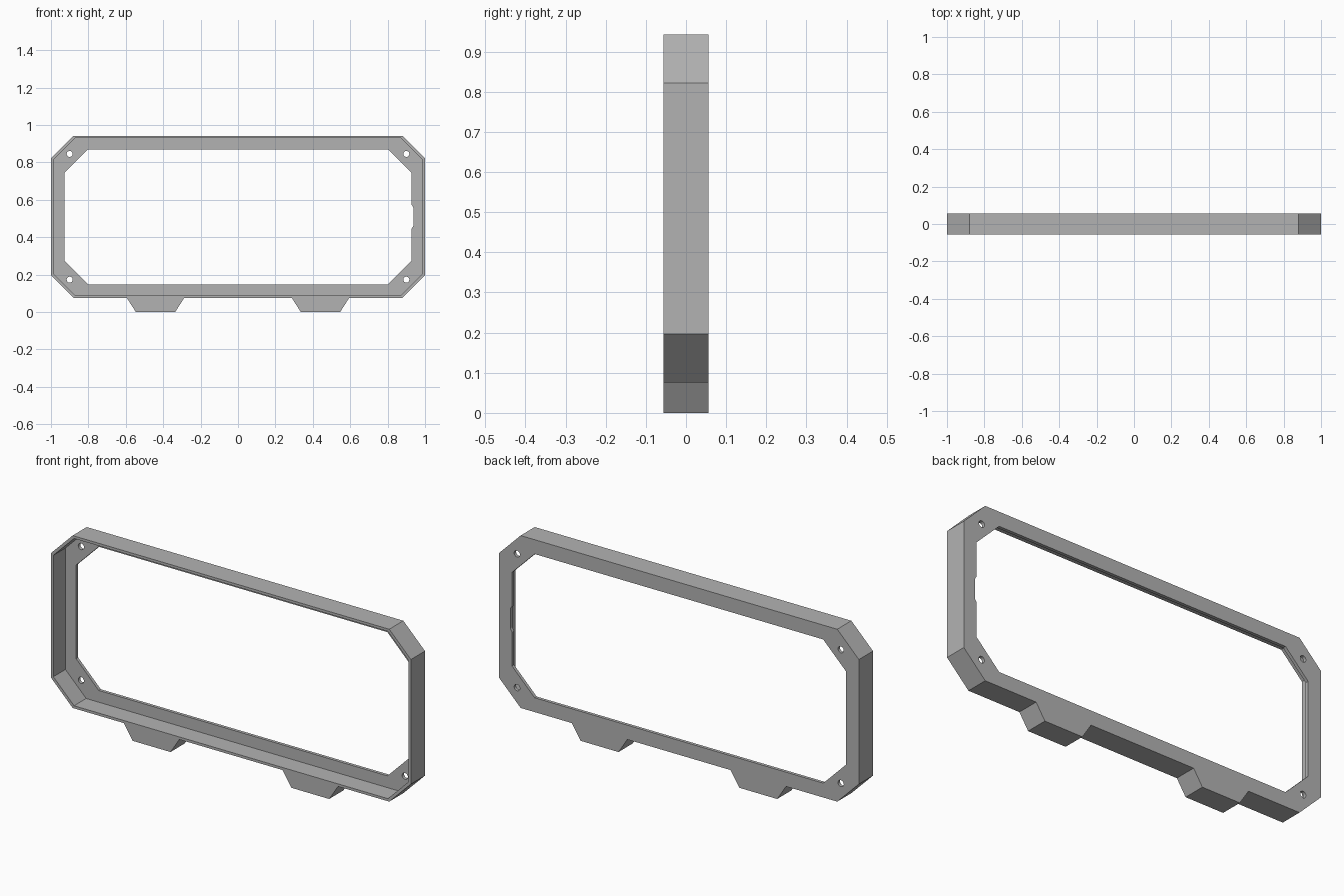
import bpy
import bmesh
import math

if "Cube" in bpy.data.objects:
    bpy.data.objects.remove(bpy.data.objects["Cube"], do_unlink=True)

HALF_DEPTH = 0.056
PLATE = 0.016            # thickness of the back flange
MID_Z = 0.509            # height of the frame's centre


def material(name, rgb):
    mat = bpy.data.materials.new(name)
    mat.use_nodes = True
    mat.diffuse_color = (*rgb, 1)
    mat.node_tree.nodes["Principled BSDF"].inputs["Base Color"].default_value = (*rgb, 1)
    return mat


def octagon(hx, hz, cut):
    """Chamfered rectangle, anticlockwise from the bottom left."""
    x, z = hx - cut, hz - cut
    pts = [(-x, -hz), (x, -hz), (hx, -z), (hx, z),
           (x, hz), (-x, hz), (-hx, z), (-hx, -z)]
    return [(px, pz + MID_Z) for px, pz in pts]


def prism(name, outline, y0, y1):
    """Extrude an (x, z) outline from y0 to y1."""
    bm = bmesh.new()
    face = bm.faces.new([bm.verts.new((x, y0, z)) for x, z in outline])
    new = bmesh.ops.extrude_face_region(bm, geom=[face])["geom"]
    moved = [v for v in new if isinstance(v, bmesh.types.BMVert)]
    bmesh.ops.translate(bm, verts=moved, vec=(0, y1 - y0, 0))
    bmesh.ops.recalc_face_normals(bm, faces=bm.faces)
    mesh = bpy.data.meshes.new(name)
    bm.to_mesh(mesh)
    bm.free()
    obj = bpy.data.objects.new(name, mesh)
    bpy.context.collection.objects.link(obj)
    return obj


def subtract(target, cutter):
    cutter.hide_render = True
    mod = target.modifiers.new("cut", "BOOLEAN")
    mod.operation = "DIFFERENCE"
    mod.solver = "EXACT"
    mod.object = cutter
    bpy.context.view_layer.objects.active = target
    bpy.ops.object.modifier_apply(modifier=mod.name)
    bpy.data.objects.remove(cutter, do_unlink=True)


# Outer body, with two tapered feet in the bottom edge
body = octagon(1.0, 0.433, 0.12)
base_z = body[0][1]
feet = []
for cx in (-0.441, 0.441):
    feet += [(cx - 0.154, base_z), (cx - 0.105, 0),
             (cx + 0.105, 0), (cx + 0.154, base_z)]
frame = prism("frame", body[:1] + feet + body[1:], -HALF_DEPTH, HALF_DEPTH)

# Deep recess in the front, leaving a thin rim
recess = octagon(0.987, 0.42, 0.115)
subtract(frame, prism("recess_cutter", recess, -0.2, HALF_DEPTH - PLATE))

# Opening through the flange, with a shallow notch on the left side
opening = octagon(0.928, 0.361, 0.126)
notch = [(0.928, 0.445), (0.937, 0.46), (0.937, 0.56), (0.928, 0.575)]
subtract(frame, prism("opening_cutter", opening[:3] + notch + opening[3:], -0.2, 0.2))

# Screw holes in the corners
for sx in (-1, 1):
    for sz in (-1, 1):
        hole = [(sx * 0.9 + 0.016 * math.cos(a), MID_Z + sz * 0.336 + 0.016 * math.sin(a))
                for a in (math.tau * i / 24 for i in range(24))]
        subtract(frame, prism("hole_cutter", hole, -0.2, 0.2))

frame.data.materials.clear()
frame.data.materials.append(material("plain grey", (0.45, 0.45, 0.45)))
bpy.ops.object.select_all(action="DESELECT")
frame.select_set(True)
bpy.context.view_layer.objects.active = frame
bpy.ops.object.shade_smooth_by_angle(angle=math.radians(30))
